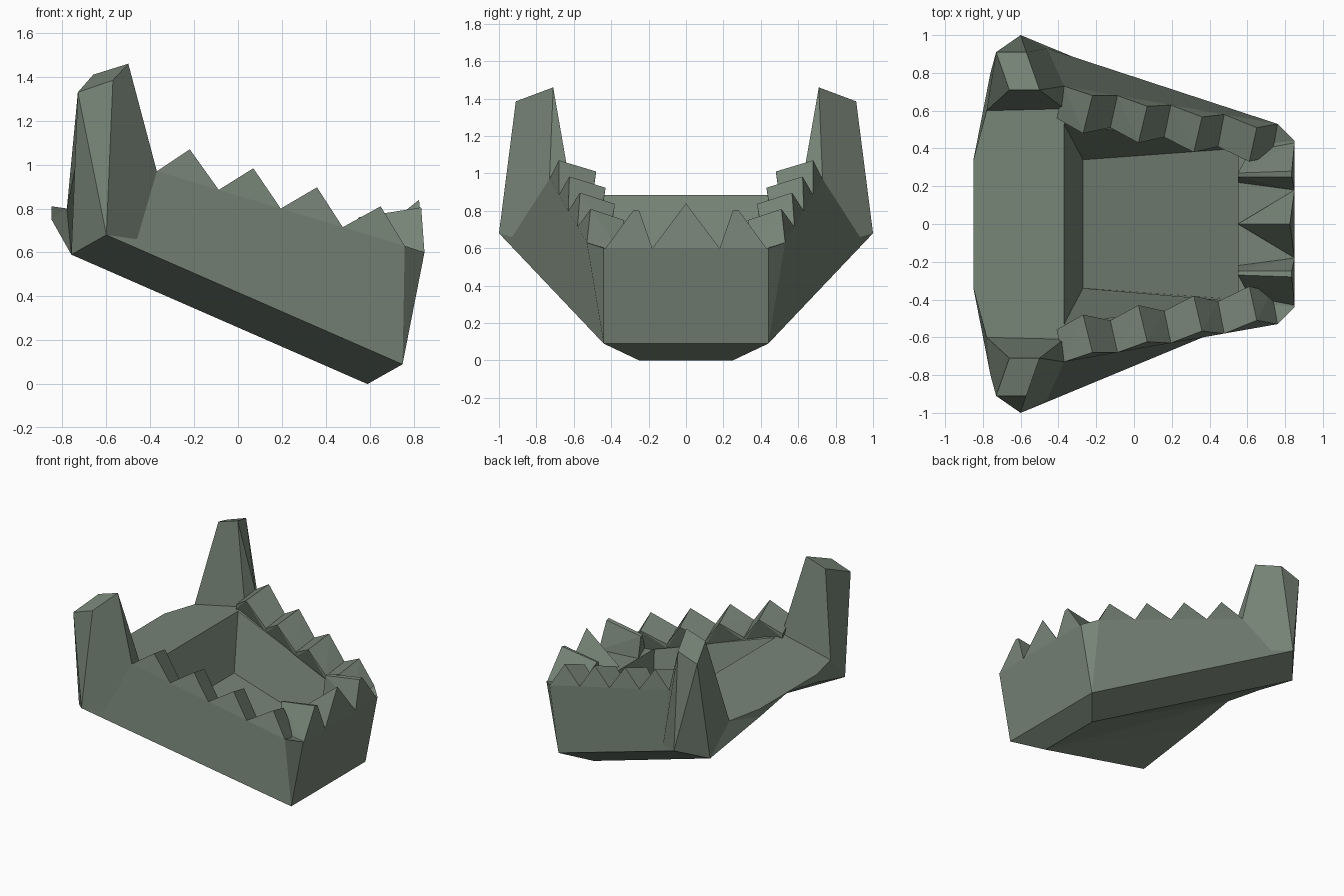
import bpy, bmesh
from mathutils import Vector

if "Cube" in bpy.data.objects:
    bpy.data.objects.remove(bpy.data.objects["Cube"])

mat = bpy.data.materials.new("grey_green")
mat.diffuse_color = (0.185, 0.23, 0.185, 1)
mat.use_nodes = True
mat.node_tree.nodes["Principled BSDF"].inputs["Base Color"].default_value = mat.diffuse_color


def flip(p):
    return (p[0], -p[1], p[2])


def finish(bm, name):
    bmesh.ops.remove_doubles(bm, verts=bm.verts, dist=1e-4)
    bmesh.ops.recalc_face_normals(bm, faces=bm.faces)
    me = bpy.data.meshes.new(name)
    bm.to_mesh(me)
    bm.free()
    me.materials.append(mat)
    ob = bpy.data.objects.new(name, me)
    bpy.context.collection.objects.link(ob)


def hull(points, name):
    bm = bmesh.new()
    for p in points:
        bm.verts.new(p)
    res = bmesh.ops.convex_hull(bm, input=bm.verts)
    loose = [g for g in set(res["geom_interior"] + res["geom_unused"])
             if isinstance(g, bmesh.types.BMVert) and not g.link_faces]
    bmesh.ops.delete(bm, geom=loose, context='VERTS')
    bmesh.ops.dissolve_limit(bm, angle_limit=0.02, verts=bm.verts, edges=bm.edges)
    finish(bm, name)


# key corners of the jaw, on the +y side
P = dict(
    side_back=(-.60, 1.0, .68), side_front=(.75, .44, .09),
    base_back=(-.76, .80, .59), base_front=(.59, .25, 0),
    bar_low=(-.85, .34, .75), bar_top=(-.85, .34, .81), bar_mid=(-.85, 0, .81),
    shelf_back=(-.78, .60, .80), shelf_out=(-.37, .61, .885), shelf_in=(-.37, .53, .885),
    rim_back=(-.37, .73, .97), rim_corner=(.76, .53, .63), rim_front=(.85, .44, .60),
    rim_in=(.55, .41, .60), notch=(-.46, .93, .66),
    floor_back=(-.27, .34, .52), floor_front=(.55, .40, .22),
    top_a=(-.50, .71, 1.46), top_b=(-.66, .71, 1.41),
    top_c=(-.73, .91, 1.33), top_d=(-.57, .91, 1.385))

# faces repeated on both sides
SIDE = [
    "side_back side_front rim_corner rim_back notch",
    "side_front rim_front rim_corner",
    "side_back base_back base_front side_front",
    "base_back bar_low base_front", "base_front bar_low bar_mid",
    "base_back bar_low shelf_back", "bar_low bar_top shelf_back",
    "bar_low bar_top bar_mid",
    "rim_back rim_corner rim_in shelf_in shelf_out",
    "rim_corner rim_front rim_in",
    "shelf_in rim_in floor_front floor_back",
    # upright hinge post
    "side_back notch rim_back top_a top_d", "rim_back shelf_out top_a",
    "shelf_out shelf_back top_b top_a", "shelf_back base_back top_c top_b",
    "base_back side_back top_c", "side_back top_d top_c",
    "top_a top_b top_c top_d"]
# faces that cross the middle
MIDDLE = [
    "base_front bar_mid", "side_front base_front", "side_front rim_front",
    "rim_front rim_in", "rim_in floor_front", "floor_front floor_back",
    "floor_back shelf_in",
    "shelf_in shelf_out shelf_back bar_top bar_mid"]

bm = bmesh.new()


def face(pts):
    bm.faces.new([bm.verts.new(p) for p in pts])


for names in SIDE:
    pts = [P[n] for n in names.split()]
    face(pts)
    face([flip(p) for p in reversed(pts)])
for names in MIDDLE:
    pts = [P[n] for n in names.split()]
    face(pts + [flip(p) for p in reversed(pts) if p[1] != 0])
finish(bm, "jaw_body")


def along(a, b, t):
    return Vector(a).lerp(Vector(b), t)


# four wedge teeth along each side
for i in range(4):
    pts = []
    for t in (i / 4, (i + 1) / 4):
        inner = along((-.41, .56, .91), (.73, .36, .58), t)
        pts += [along((-.37, .73, .97), (.76, .53, .63), t), inner,
                inner - Vector((0, 0, .03))]
    pts += [along((-.22, .68, 1.07), (.65, .51, .81), i / 3),
            along((-.27, .48, 1.01), (.61, .33, .75), i / 3)]
    hull(pts, f"side_tooth_left_{i + 1}")
    hull([flip(p) for p in pts], f"side_tooth_right_{i + 1}")

# front teeth: a pyramid in the middle, a ridge at each corner
hull([(.85, .18, .60), (.85, -.18, .60), (.825, 0, .84), (.55, 0, .62),
      (.80, .15, .57), (.80, -.15, .57)], "front_tooth_middle")
corner = [(.85, .18, .60), (.85, .43, .60), (.835, .28, .805), (.835, .25, .80),
          (.55, .27, .76), (.55, .25, .755), (.55, .22, .60), (.62, .40, .58),
          (.83, .20, .57), (.83, .42, .57)]
hull(corner, "front_tooth_left")
hull([flip(p) for p in corner], "front_tooth_right")
